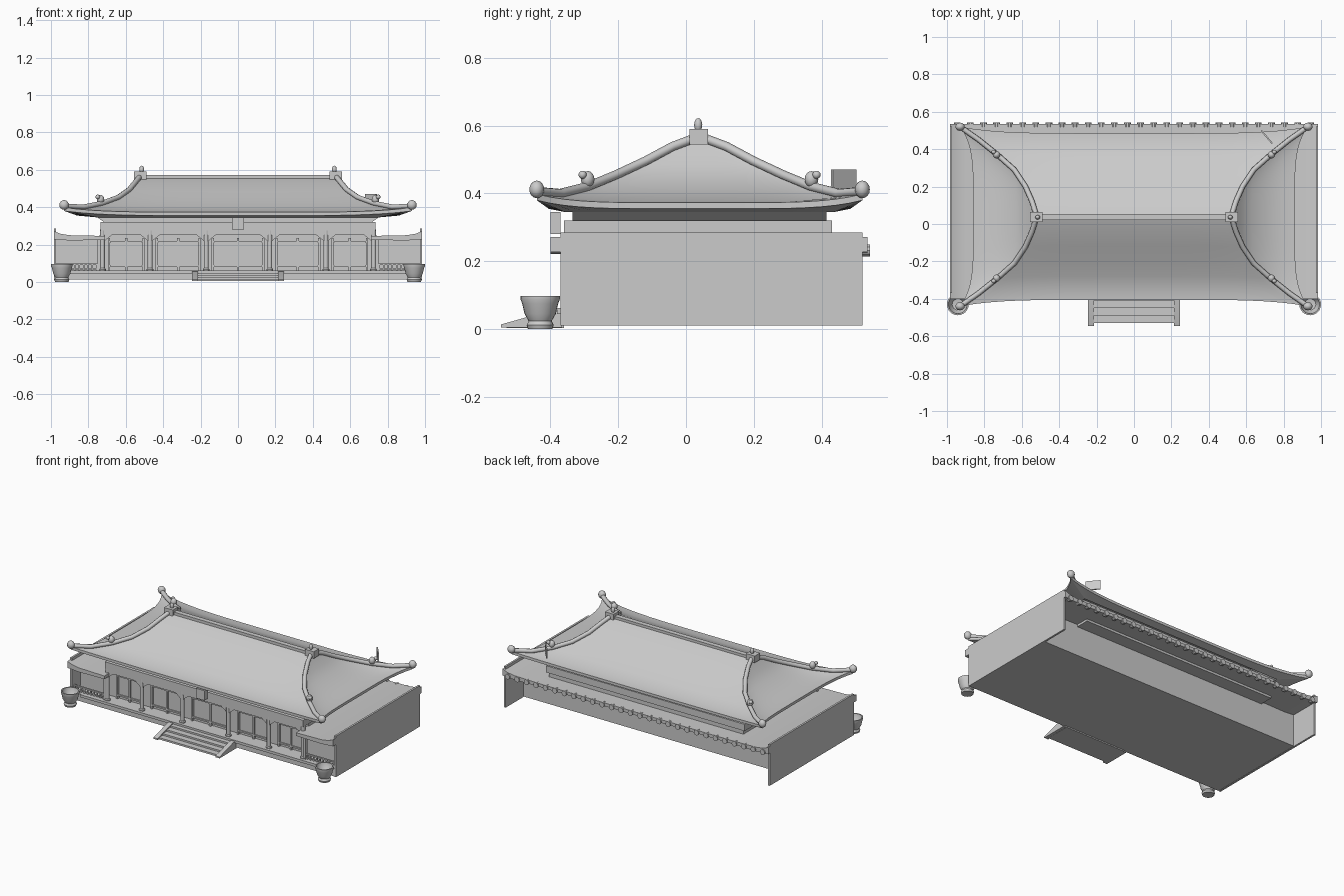
import bpy, bmesh, math
from mathutils import Vector

if "Cube" in bpy.data.objects:
    bpy.data.objects.remove(bpy.data.objects["Cube"])

CY = 0.04          # roof centre line in y


def mesh(name, verts, faces):
    me = bpy.data.meshes.new(name)
    me.from_pydata(verts, [], faces)
    bm = bmesh.new()
    bm.from_mesh(me)
    bmesh.ops.remove_doubles(bm, verts=bm.verts, dist=1e-5)
    bmesh.ops.recalc_face_normals(bm, faces=bm.faces)
    bm.to_mesh(me)
    bm.free()
    ob = bpy.data.objects.new(name, me)
    bpy.context.collection.objects.link(ob)
    return ob


def box(name, x0, x1, y0, y1, z0, z1):
    v = [(x, y, z) for x in (x0, x1) for y in (y0, y1) for z in (z0, z1)]
    return mesh(name, v, [(0, 1, 3, 2), (4, 6, 7, 5), (0, 4, 5, 1),
                          (2, 3, 7, 6), (0, 2, 6, 4), (1, 5, 7, 3)])


def grid(name, rows):
    n = len(rows[0])
    f = [(r * n + c, r * n + c + 1, (r + 1) * n + c + 1, (r + 1) * n + c)
         for r in range(len(rows) - 1) for c in range(n - 1)]
    return mesh(name, [p for r in rows for p in r], f)


def prism(name, profile, axis, a, b):
    """Extrude a 2D outline along x or y from a to b."""
    n = len(profile)
    place = (lambda p, t: (t, p[0], p[1])) if axis == 'x' else (lambda p, t: (p[0], t, p[1]))
    v = [place(p, t) for t in (a, b) for p in profile]
    f = [(i, (i + 1) % n, n + (i + 1) % n, n + i) for i in range(n)]
    return mesh(name, v, f + [tuple(range(n)), tuple(range(n, 2 * n))])


def lathe(name, profile, x, y, seg=24):
    rows = [[(x + r * math.cos(2 * math.pi * i / seg), y + r * math.sin(2 * math.pi * i / seg), z)
             for i in range(seg + 1)] for r, z in profile]
    return grid(name, rows)


def tube(name, pts, radius):
    cu = bpy.data.curves.new(name, 'CURVE')
    cu.dimensions = '3D'
    cu.bevel_depth = radius
    cu.bevel_resolution = 2
    cu.use_fill_caps = True
    sp = cu.splines.new('POLY')
    sp.points.add(len(pts) - 1)
    for p, q in zip(sp.points, pts):
        p.co = (*q, 1)
    ob = bpy.data.objects.new(name, cu)
    bpy.context.collection.objects.link(ob)


def ball(name, centre, size):
    bpy.ops.mesh.primitive_uv_sphere_add(segments=12, ring_count=8, radius=1, location=centre)
    ob = bpy.context.object
    ob.name = name
    ob.scale = size


# Hip line of the main roof: x, distance from centre line, z
HIP = [(.52, 0, .56), (.545, .08, .53), (.58, .16, .487), (.64, .25, .445),
       (.73, .33, .412), (.83, .41, .392), (.93, .48, .398)]
S = [i / 12 - 1 for i in range(25)]


def roof_panel(name, sign, long_side):
    rows = []
    for k, (hx, hy, hz) in enumerate(HIP):
        t = (k / (len(HIP) - 1)) ** 3
        row = []
        for s in S:
            m = t * (1 - abs(s) ** 5)       # eave sags and draws in between corners
            if long_side:
                row.append((s * hx, CY + sign * (hy - .035 * m), hz - .025 * m))
            else:
                row.append((sign * (hx - .07 * m), CY + s * hy, hz - .025 * m))
        rows.append(row)
    rows.append([(x, y, z - .018) for x, y, z in rows[-1]])     # fascia
    if long_side:
        rows.append([(s * .75, CY + sign * .395, .345) for s in S])
    else:
        rows.append([(sign * .75, CY + s * .395, .345) for s in S])
    grid(name, rows)


for sg in (-1, 1):
    roof_panel("roof_long_slope", sg, True)
    roof_panel("roof_end_slope", sg, False)

# Ridge, hip ridges and their ornaments
box("main_ridge", -.53, .53, CY - .018, CY + .014, .54, .572)
for sx in (-1, 1):
    box("ridge_end_block", sx * .49, sx * .555, CY - .03, CY + .025, .545, .59)
    ball("ridge_end_finial", (sx * .515, CY - .004, .602), (.013, .012, .02))
    for sy in (-1, 1):
        pts = [(sx * x, CY + sy * y, z + .008) for x, y, z in HIP]
        tube("hip_ridge", pts, .014)
        ball("hip_ornament", (sx * .735, CY + sy * .33, .442), (.02, .02, .024))
        ball("hip_ornament_head", (sx * .75, CY + sy * .345, .455), (.012, .012, .012))
        ball("hip_tip", (sx * .93, CY + sy * .48, .412), (.025, .022, .026))
fin = box("roof_plate", -.045, .045, -.004, .004, -.03, .03)
fin.location = (.71, .465, .44)
fin.rotation_euler = (0, 0, math.radians(-50))

# Frieze under the eaves
prism("eave_cove", [(-.71, .315), (.71, .315), (.76, .352), (-.76, .352)], 'y', CY - .375, CY + .375)
box("frieze", -.735, .735, -.36, .43, .275, .32)
box("lintel", -.72, .72, -.355, -.335, .25, .28)
box("hall_upper_body", -.72, .72, -.28, .42, .21, .28)
box("plaque", -.032, .032, -.40, -.37, .28, .345)

# Hall core, platform
box("hall_core", -.975, .975, -.28, .33, .012, .23)
box("platform", -.975, .975, -.37, .33, .012, .06)
box("platform_lip", -.90, .90, -.38, -.36, .045, .062)

# Columns with corner braces
COLS = (-.725, -.47, -.17, .17, .47, .725)
for x in COLS:
    lathe("column", [(.018, .06), (.018, .068), (.013, .074), (.013, .28)], x, -.345, 12)
for a, b in zip(COLS, COLS[1:]):
    for x, d in ((a, 1), (b, -1)):
        prism("column_brace", [(x, .26), (x, .205), (x + d * .018, .225), (x + d * .05, .25), (x + d * .05, .26)],
              'y', -.352, -.338)
    # Door panel with a frame in every bay
    m, h = (a + b) / 2, (b - a) / 2 - .035
    box("bay_panel", m - h + .01, m + h - .01, -.288, -.27, .09, .215)
    for x in (m - h, m, m + h):
        box("bay_post", x - .006, x + .006, -.296, -.27, .06, .235)
    for z in (.085, .215):
        box("bay_rail", m - h, m + h, -.296, -.27, z - .005, z + .005)

# Side wings: end wall, upswept roof slab, railing
for sx in (-1, 1):
    box("end_wall", sx * .972, sx * .985, -.37, .52, .01, .285)
    prof = [(.71, .225), (.90, .222), (.985, .228), (.985, .272), (.95, .258), (.90, .25), (.71, .246)]
    prism("wing_roof", [(sx * x, z) for x, z in prof], 'y', -.40, .535)
    box("wing_corner_post", sx * .735, sx * .75, -.355, -.335, .06, .23)
    box("wing_rail_top", sx * .74, sx * .975, -.35, -.338, .09, .098)
    box("wing_rail_low", sx * .74, sx * .975, -.35, -.338, .066, .072)
    for i in range(10):
        x = sx * (.755 + i * .0235)
        box("wing_baluster", x - .004, x + .004, -.348, -.34, .06, .092)
    # Pots
    lathe("pot", [(0, .004), (.036, .0), (.04, .012), (.034, .024), (.046, .045), (.053, .075), (.058, .088),
                  (.058, .097), (.05, .097), (.046, .075), (.03, .05), (0, .045)], sx * .942, -.43)

# Rear roof slab with a scalloped tile edge
box("rear_roof", -.72, .72, .30, .535, .225, .246)
tile = lathe("rear_tile_end", [(0, -.012), (.018, -.012), (.018, .012), (0, .012)], 0, 0, 10)
tile.rotation_euler = (math.pi / 2, 0, 0)
tile.location = (-.945, .53, .232)
arr = tile.modifiers.new("row", 'ARRAY')
arr.count = 28
arr.use_relative_offset = False
arr.use_constant_offset = True
arr.constant_offset_displace = (.07, 0, 0)

# Front steps with sloping side strings
for i in range(4):
    box("step", -.225, .225, -.53 + i * .04, -.36, .004, .016 + i * .011)
for sx in (-1, 1):
    prism("step_side", [(-.545, .005), (-.545, .014), (-.40, .055), (-.365, .055), (-.365, .005)],
          'x', sx * .215, sx * .245)

# Smooth curved parts, keep edges sharp
bpy.ops.object.select_all(action='DESELECT')
for ob in bpy.context.scene.objects:
    if ob.type == 'MESH':
        ob.select_set(True)
        bpy.context.view_layer.objects.active = ob
bpy.ops.object.shade_smooth_by_angle(angle=math.radians(35))
